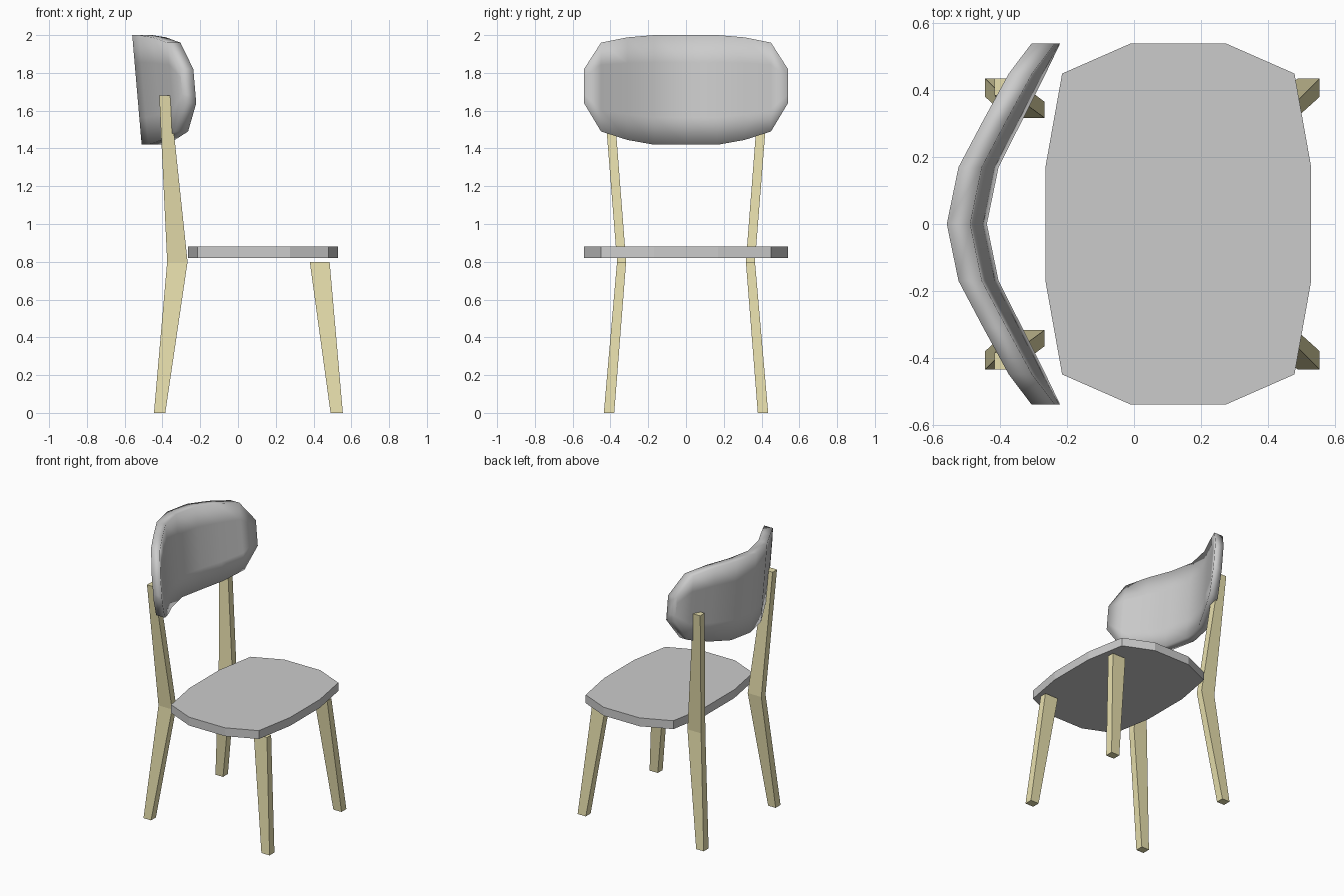
import bpy
import bmesh

if "Cube" in bpy.data.objects:
    bpy.data.objects.remove(bpy.data.objects["Cube"])

wood = bpy.data.materials.new("wood")
wood.diffuse_color = (0.80, 0.74, 0.42, 1)
wood.use_nodes = True
wood.node_tree.nodes["Principled BSDF"].inputs["Base Color"].default_value = wood.diffuse_color


def add_object(name, bm, material=None, smooth=False):
    bmesh.ops.recalc_face_normals(bm, faces=bm.faces)
    mesh = bpy.data.meshes.new(name)
    bm.to_mesh(mesh)
    bm.free()
    for p in mesh.polygons:
        p.use_smooth = smooth
    if material:
        mesh.materials.append(material)
    obj = bpy.data.objects.new(name, mesh)
    bpy.context.collection.objects.link(obj)
    return obj


def loft(name, rings, material=None, smooth=False):
    """Skin a stack of equal-sized vertex rings and cap both ends."""
    bm = bmesh.new()
    loops = [[bm.verts.new(p) for p in ring] for ring in rings]
    n = len(loops[0])
    for a, b in zip(loops, loops[1:]):
        for i in range(n):
            j = (i + 1) % n
            bm.faces.new((a[i], a[j], b[j], b[i]))
    bm.faces.new(loops[0])
    bm.faces.new(loops[-1])
    return add_object(name, bm, material, smooth)


def leg(name, sections, side):
    """Tapered leg through sections of (z, x0, x1, y0, y1)."""
    rings = [[(x0, side * y0, z), (x1, side * y0, z),
              (x1, side * y1, z), (x0, side * y1, z)]
             for z, x0, x1, y0, y1 in sections]
    loft(name, rings, wood)


# Seat: twelve-sided slab
half = [(0.53, 0.17), (0.48, 0.45), (0.275, 0.54),
        (-0.01, 0.54), (-0.215, 0.45), (-0.265, 0.17)]
outline = half + [(x, -y) for x, y in reversed(half)]
loft("seat", [[(x, y, z) for x, y in outline] for z in (0.82, 0.88)])

# Legs: straight at the front, bent at seat height at the back
front = [(0, 0.49, 0.555, 0.38, 0.435), (0.80, 0.38, 0.485, 0.317, 0.365)]
back = [(0, -0.445, -0.385, 0.38, 0.435), (0.80, -0.375, -0.267, 0.317, 0.365),
        (1.68, -0.417, -0.36, 0.385, 0.435)]
for side, label in ((1, "left"), (-1, "right")):
    leg("front_leg_" + label, front, side)
    leg("back_leg_" + label, back, side)

# Backrest: curved, leaning slab made of columns (y, back x at z=2, bottom, top)
columns = [(0, -0.56, 1.42, 2.0), (0.17, -0.525, 1.42, 2.0),
           (0.31, -0.452, 1.445, 1.988), (0.45, -0.378, 1.49, 1.96),
           (0.54, -0.322, 1.64, 1.82)]
columns = [(-y, x, lo, hi) for y, x, lo, hi in columns[:0:-1]] + columns
THICK, LEAN = 0.07, 0.086
rings = []
for y, x, lo, hi in columns:
    heights = [lo + (hi - lo) * t for t in (0, 0.25, 0.75, 1)]
    back_edge = [(x + (2 - z) * LEAN, y, z) for z in heights]
    rings.append(back_edge + [(px + THICK, py, z) for px, py, z in reversed(back_edge)])
loft("backrest", rings, smooth=True)
